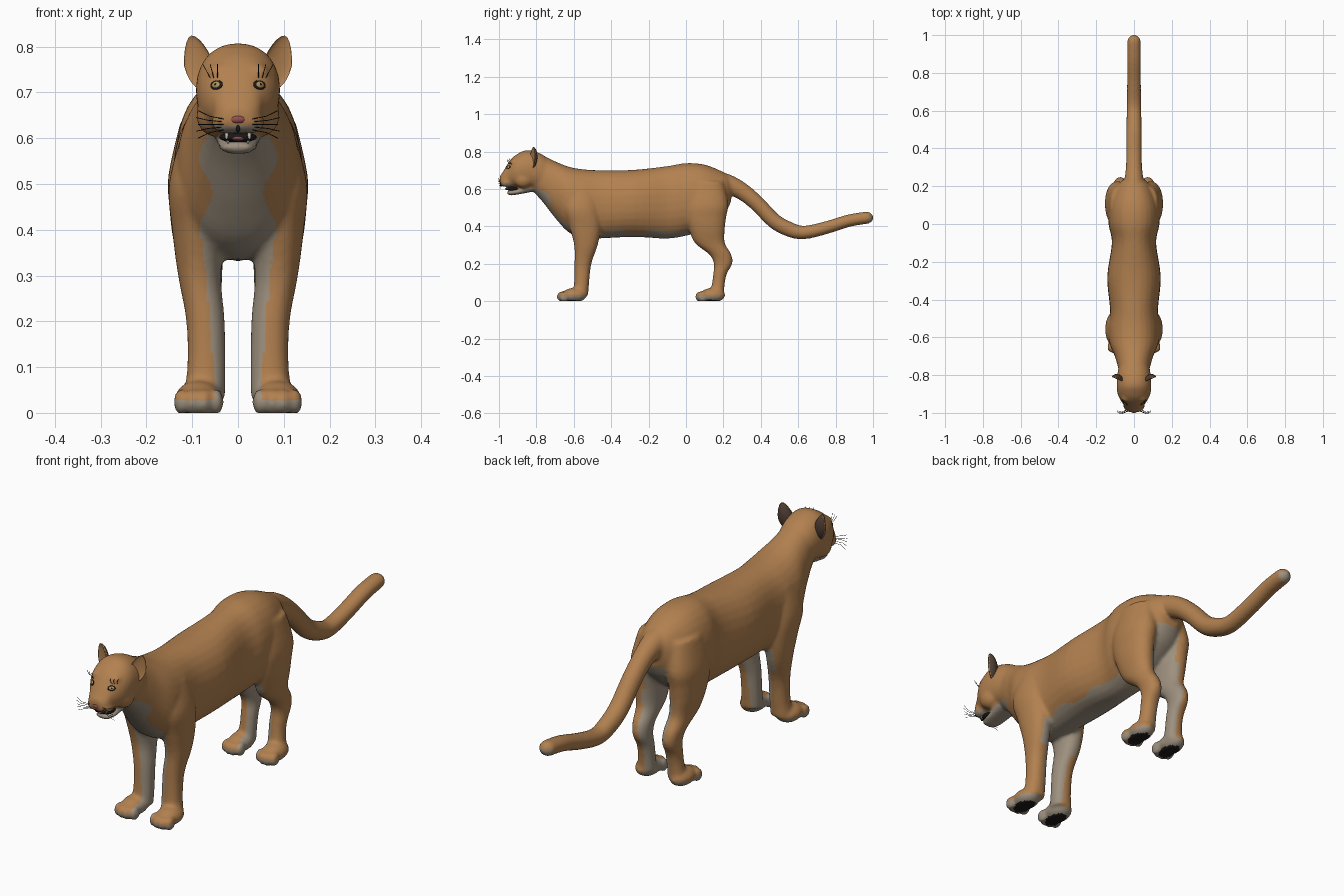
import bpy, bmesh, math
from mathutils import Vector, Matrix, Euler
from mathutils.bvhtree import BVHTree

if "Cube" in bpy.data.objects:
    bpy.data.objects.remove(bpy.data.objects["Cube"])


def material(name, rgb):
    m = bpy.data.materials.new(name)
    m.use_nodes = True
    m.diffuse_color = (*rgb, 1)
    m.node_tree.nodes["Principled BSDF"].inputs["Base Color"].default_value = (*rgb, 1)
    return m


TAN = material("tawny_fur", (.45, .22, .08))
PALE = material("pale_fur", (.34, .28, .21))
BLACK = material("black_skin", (.012, .01, .009))
BROWN = material("dark_ear_fur", (.08, .05, .035))
ROSE = material("rose_skin", (.3, .08, .07))
AMBER = material("amber_iris", (.45, .3, .1))
IVORY = material("ivory_tooth", (.6, .55, .45))


# Helpers
def add_object(name, bm, mats):
    me = bpy.data.meshes.new(name)
    bm.to_mesh(me)
    bm.free()
    for m in mats:
        me.materials.append(m)
    me.shade_smooth()
    ob = bpy.data.objects.new(name, me)
    bpy.context.collection.objects.link(ob)
    return ob


def ball(bm, loc, size, rot=None):
    mat = Matrix.LocRotScale(Vector(loc), rot, Vector(size))
    bmesh.ops.create_uvsphere(bm, u_segments=20, v_segments=12, radius=1, matrix=mat)


def ball_object(name, loc, size, mat, rot=None):
    bm = bmesh.new()
    ball(bm, loc, size, rot)
    return add_object(name, bm, [mat])


def refine(st, steps=4):
    """Catmull-Rom interpolation of the stations."""
    out = []
    for i in range(len(st) - 1):
        a, b, c, d = (Vector(st[max(0, min(len(st) - 1, i + k))]) for k in (-1, 0, 1, 2))
        for k in range(steps):
            t = k / steps
            out.append(b + (c - a) * t / 2 + (a - b * 2.5 + c * 2 - d / 2) * t * t
                       + ((b - c) * 3 + d - a) * t ** 3 / 2)
    return out + [Vector(st[-1])]


def loft(bm, stations, axis=None, count=28, power=2.2):
    """Closed tube through stations of x, y, z, width radius, depth radius."""
    st = refine(stations)
    rings = []
    for i, s in enumerate(st):
        tangent = st[min(i + 1, len(st) - 1)] - st[max(i - 1, 0)]
        n = Vector(axis) if axis else Vector((0, tangent[1], tangent[2])).normalized()
        u = Vector((1, 0, 0))
        v = n.cross(u)
        ring = []
        for k in range(count):
            a = math.tau * k / count
            ca, sa = (math.copysign(abs(f) ** (2 / power), f) for f in (math.cos(a), math.sin(a)))
            ring.append(bm.verts.new(Vector(s[:3]) + u * ca * s[3] + v * sa * s[4]))
        rings.append(ring)
    faces = [bm.faces.new(rings[0][::-1]), bm.faces.new(rings[-1])]
    for r, q in zip(rings, rings[1:]):
        for k in range(count):
            j = (k + 1) % count
            faces.append(bm.faces.new((r[k], r[j], q[j], q[k])))
    bmesh.ops.recalc_face_normals(bm, faces=faces)


def trunk(bm, profile):
    """Loft along y from rows of y, top, bottom, half width."""
    loft(bm, [(0, y, (t + b) / 2, w, (t - b) / 2) for y, t, b, w in profile], (0, 1, 0))


# Torso and neck, head, lower jaw
bm = bmesh.new()
trunk(bm, [(.24, .66, .53, .05), (.2, .69, .46, .09), (.1, .73, .38, .13),
           (0, .738, .35, .135), (-.1, .722, .335, .117), (-.28, .702, .343, .142),
           (-.45, .7, .336, .127), (-.55, .705, .335, .135), (-.63, .72, .37, .13),
           (-.7, .748, .445, .102), (-.77, .78, .535, .082), (-.83, .79, .6, .07)])
trunk(bm, [(-.72, .75, .58, .07), (-.78, .79, .59, .086), (-.85, .808, .6, .092),
           (-.9, .788, .606, .087), (-.93, .765, .611, .073), (-.955, .732, .612, .056),
           (-.98, .69, .613, .046), (-.996, .667, .626, .028)])
trunk(bm, [(-.82, .62, .585, .05), (-.89, .6, .572, .046),
           (-.935, .594, .565, .038), (-.957, .59, .573, .022)])

# Tail
loft(bm, [(0, .14, .64, .06, .06), (0, .22, .625, .052, .054), (0, .3, .587, .043, .046),
          (0, .38, .522, .041, .042), (0, .47, .43, .041, .041), (0, .55, .385, .04, .04),
          (0, .63, .367, .038, .036), (0, .75, .393, .037, .034), (0, .87, .43, .037, .033),
          (0, .965, .446, .036, .033)], power=2)
ball(bm, (0, .965, .446), (.036, .037, .033))

# Legs as z, x, y, width radius, depth radius
FORELEG = [(.62, .07, -.56, .05, .08), (.5, .087, -.56, .064, .095), (.4, .086, -.54, .058, .085),
           (.3, .084, -.535, .047, .063), (.2, .071, -.551, .042, .045),
           (.1, .069, -.558, .042, .04), (.03, .074, -.565, .046, .042)]
HINDLEG = [(.64, .07, .1, .055, .1), (.52, .086, .108, .066, .118), (.45, .089, .105, .061, .11),
           (.38, .087, .112, .055, .095), (.31, .08, .128, .046, .08), (.25, .075, .183, .039, .059),
           (.2, .072, .198, .035, .049), (.15, .07, .183, .035, .037), (.1, .07, .174, .035, .034),
           (.03, .075, .165, .04, .037)]
PAWS = [(.086, -.61, .054), (.083, .13, .05)]
for s in (1, -1):
    for leg in (FORELEG, HINDLEG):
        loft(bm, [(s * x, y, z, a, b) for z, x, y, a, b in leg], (0, 0, 1))
    for px, py, w in PAWS:
        ball(bm, (s * px, py + .012, .032), (w - .002, .068, .039))
        for k in (-1.5, -.5, .5, 1.5):
            ball(bm, (s * px + k * w * .47, py - .06 + abs(k) * .012, .024),
                 (w * .31, .028, .029))
    # Muzzle pads, cheeks and brows
    ball(bm, (s * .026, -.958, .634), (.032, .036, .025))
    ball(bm, (s * .055, -.87, .65), (.036, .05, .045))
    ball(bm, (s * .042, -.92, .745), (.026, .022, .017))

# Blend the parts into one skin
body = add_object("body", bm, [])
rm = body.modifiers.new("blend", 'REMESH')
rm.mode = 'VOXEL'
rm.voxel_size = .008
sm = body.modifiers.new("relax", 'SMOOTH')
sm.factor = .5
sm.iterations = 7
graph = bpy.context.evaluated_depsgraph_get()
skin = bpy.data.meshes.new_from_object(body.evaluated_get(graph))
body.modifiers.clear()
body.data = skin
skin.materials.clear()
for m in (TAN, PALE, BLACK):
    skin.materials.append(m)
for v in skin.vertices:
    v.co.z = max(v.co.z, 0)
skin.update()


# Coat pattern
def coat(c, n):
    x, y, z = abs(c.x), c.y, c.z
    if z < .008 and n.z < -.6:
        near = any(((x - px) / .036) ** 2 + ((y - py) / .055) ** 2 < 1 for px, py, w in PAWS)
        return 2 if near else 1
    if y > .3:
        return int(y > .975 and n.z < .2)
    if y < -.78:
        return int(z < .603 or (y < -.925 and z < .628))
    chest = y < -.5 and .3 < z < .595 and n.y < .3 and x < .07 + .015 * math.cos((z - .4) * 40)
    belly = -.49 < y < .04 and z < .372 + .01 * math.sin(y * 30) and x < .1 and n.z < 0
    inner_leg = z < .4 and x < .07 - (.3 - z) * .08
    rump = .1 < y and z < .53 and x < .06
    return int(chest or belly or inner_leg or rump or z < .026)


for p in skin.polygons:
    p.material_index = coat(p.center, p.normal)
skin.shade_smooth()
tree = BVHTree.FromPolygons([v.co for v in skin.vertices], [p.vertices for p in skin.polygons])


def on_face(x, z):
    hit = tree.ray_cast(Vector((x, -2, z)), Vector((0, 1, 0)))
    return hit[0], hit[1]


# Nose, mouth and tongue
ball_object("nose", (0, -.986, .641), (.021, .014, .011), ROSE)
ball_object("nose_crease", (0, -.986, .624), (.005, .009, .012), BLACK)
ball_object("mouth", (0, -.925, .602), (.041, .04, .012), BLACK)
ball_object("tongue", (0, -.935, .6), (.021, .034, .007), ROSE)


def hairs(name, strands):
    cu = bpy.data.curves.new(name, 'CURVE')
    cu.dimensions = '3D'
    cu.bevel_depth = .0009
    cu.bevel_resolution = 0
    for pts in strands:
        sp = cu.splines.new('POLY')
        sp.points.add(len(pts) - 1)
        for q, co in zip(sp.points, pts):
            q.co = (*co, 1)
    cu.materials.append(BLACK)
    bpy.context.collection.objects.link(bpy.data.objects.new(name, cu))


for s, side in ((1, "left"), (-1, "right")):
    # Eyes
    p, n = on_face(s * .047, .716)
    turn = n.to_track_quat('Z', 'Y')
    ball_object(side + "_eyelid", p, (.017, .011, .003), BLACK, turn)
    ball_object(side + "_iris", p, (.012, .008, .005), AMBER, turn)
    ball_object(side + "_pupil", p, (.005, .005, .006), BLACK, turn)
    # Fangs
    ball_object(side + "_upper_fang", (s * .025, -.957, .608), (.004, .004, .011), IVORY)
    ball_object(side + "_lower_fang", (s * .022, -.945, .597), (.003, .003, .009), IVORY)
    # Cupped ears with dark backs
    bm = bmesh.new()
    ball(bm, (0, 0, 0), (1, 1, 1), Euler((math.pi / 2, 0, 0)).to_quaternion())
    for f in bm.faces:
        f.material_index = int(f.calc_center_median().y > .25)
    for v in bm.verts:
        if v.co.y < 0:
            v.co.y *= -.3
        v.co.x *= 1 - .3 * max(v.co.z, 0)
    ear = add_object(side + "_ear", bm, [TAN, BROWN])
    ear.location = (s * .088, -.822, .765)
    ear.rotation_euler = (0, s * .26, s * .4)
    ear.scale = (.033, .026, .061)
    # Whiskers and brow hairs
    strands = []
    for k in range(5):
        root = on_face(s * (.032 + .004 * (k % 2)), .618 + .006 * k)[0]
        strands.append([root, root + Vector((s * .03, -.012, .003 * (k - 2))),
                        root + Vector((s * .055, -.008, .009 * (k - 2)))])
    for k in range(3):
        root = on_face(s * (.045 + .008 * k), .732)[0]
        strands.append([root, root + Vector((s * .004 * k, -.012, .015)),
                        root + Vector((s * .008 * k, -.014, .03))])
    hairs(side + "_whiskers", strands)
